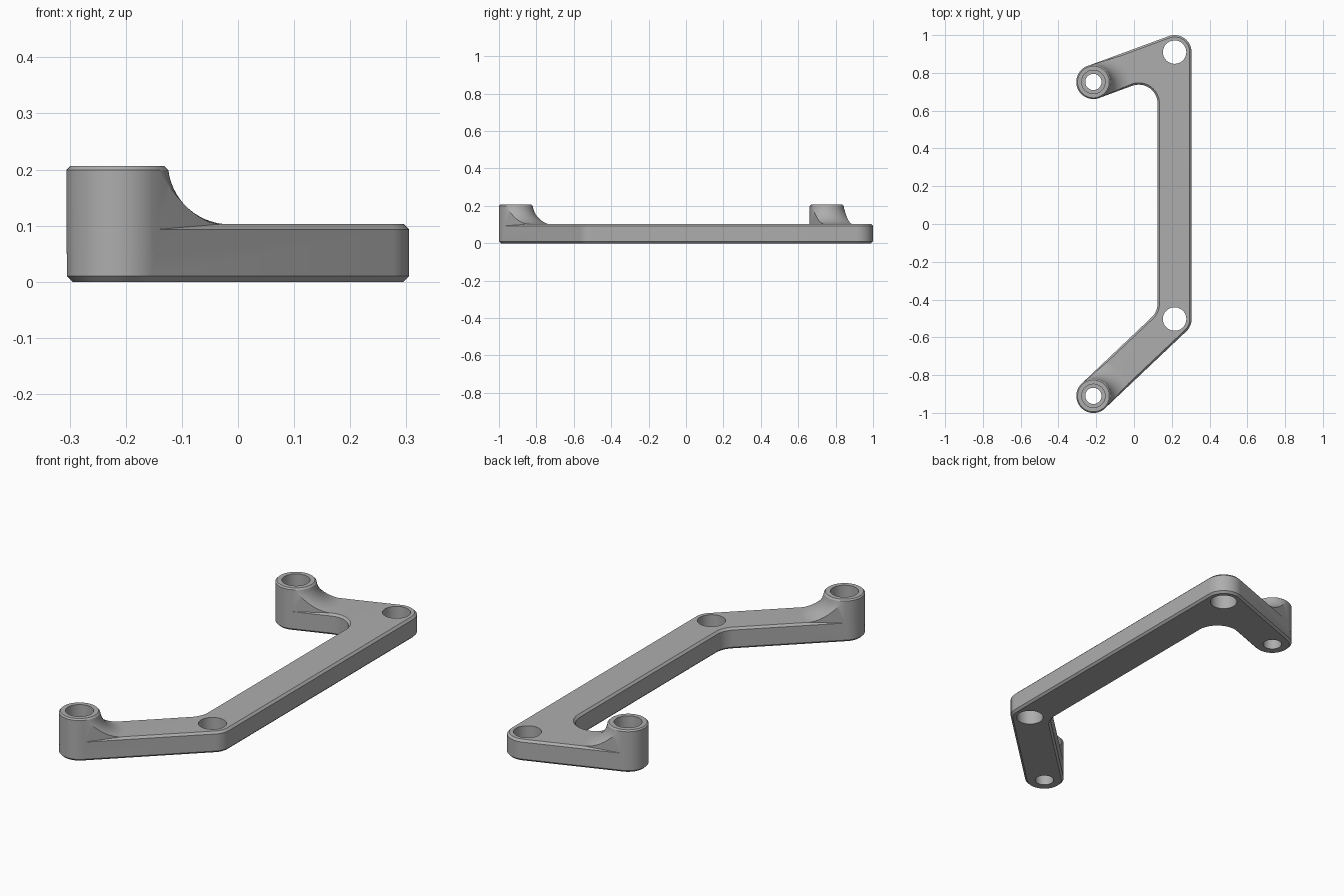
import bpy, bmesh, math
from mathutils import Vector

if "Cube" in bpy.data.objects:
    bpy.data.objects.remove(bpy.data.objects["Cube"])

R = 0.09            # half width of the arms and radius of the bosses
PLATE_H, BOSS_H = 0.103, 0.206
CH = 0.01           # edge chamfer
PATH = [Vector(p) for p in ((-0.215, 0.752), (0.215, 0.91), (0.215, -0.503), (-0.215, -0.91))]

gray = bpy.data.materials.new("light gray")
gray.diffuse_color = (0.42, 0.42, 0.42, 1)
gray.use_nodes = True
gray.node_tree.nodes["Principled BSDF"].inputs["Base Color"].default_value = gray.diffuse_color


def arc(c, r, a0, a1, n):
    return [Vector((c.x + r * math.cos(a0 + (a1 - a0) * i / n),
                    c.y + r * math.sin(a0 + (a1 - a0) * i / n))) for i in range(n + 1)]


def loft(name, rings):
    """Closed solid from stacked (points, z) rings with equal point counts."""
    bm = bmesh.new()
    rows = [[bm.verts.new((p.x, p.y, z)) for p in pts] for pts, z in rings]
    n = len(rows[0])
    for a, b in zip(rows, rows[1:]):
        for i in range(n):
            j = (i + 1) % n
            bm.faces.new((a[i], a[j], b[j], b[i]))
    bm.faces.new(rows[0])
    bm.faces.new(rows[-1])
    bmesh.ops.recalc_face_normals(bm, faces=bm.faces)
    me = bpy.data.meshes.new(name)
    bm.to_mesh(me)
    bm.free()
    me.materials.append(gray)
    ob = bpy.data.objects.new(name, me)
    bpy.context.collection.objects.link(ob)
    return ob


def turned(name, c, profile, n=64):
    """Round solid from a (radius, z) profile."""
    return loft(name, [(arc(c, r, 0, math.tau * (n - 1) / n, n - 1), z) for r, z in profile])


def combine(ob, other, op):
    """Apply a boolean and discard the tool object."""
    m = ob.modifiers.new(op, 'BOOLEAN')
    m.operation, m.object, m.solver = op, other, 'EXACT'
    bpy.context.view_layer.objects.active = ob
    bpy.ops.object.modifier_apply(modifier=m.name)
    bpy.data.objects.remove(other)


# angles of the left-hand normals of the three path segments
ANG = []
for p, q in zip(PATH, PATH[1:]):
    d = q - p
    ANG.append(math.atan2(d.y, d.x) + math.pi / 2)


def outline(inset):
    """Bent-arm outline: round ends, round outer corners, filleted inner corners."""
    r, fil = R - inset, 0.1 + inset
    a, b, c, d = PATH
    g = [x if x <= ANG[0] + 0.01 else x - math.tau for x in ANG]
    pts = arc(a, r, g[0] + math.pi, g[0], 24)
    pts += arc(b, r, g[0], g[1], 14)
    pts += arc(c, r, g[1], g[2], 8)
    pts += arc(d, r, g[2], g[2] - math.pi, 24)
    for p, i in ((c, 1), (b, 0)):
        n1 = Vector((math.cos(g[i]), math.sin(g[i])))
        n2 = Vector((math.cos(g[i + 1]), math.sin(g[i + 1])))
        centre = p - (n1 + n2) / (1 + n1.dot(n2)) * (r + fil)
        pts += arc(centre, fil, g[i + 1], g[i], 12)
    return pts


# flat bent arm with chamfered rims
body = loft("bracket_arm", [(outline(CH), 0), (outline(0), CH),
                            (outline(0), PLATE_H - CH), (outline(CH), PLATE_H)])

# raised end bosses flowing down into the arm
FIL = 0.11
for c, toward in ((PATH[0], PATH[1]), (PATH[3], PATH[2])):
    u = (toward - c).normalized()
    side = Vector((-u.y, u.x))
    a = math.atan2(u.y, u.x)
    foot = arc(c, R + 0.0005, a + math.pi / 2, a + 1.5 * math.pi, 32)
    foot += [c + u * 0.25 - side * (R - 0.014), c + u * 0.25 + side * (R - 0.014)]
    boss = loft("boss", [(foot, 0.05), (foot, 0.3)])
    prof = [(0.2, 0.04)]
    for i in range(15):
        t = math.radians(270 - 83 * i / 14)
        prof.append((0.2 + FIL * math.cos(t), 0.2125 + FIL * math.sin(t)))
    prof += [(0.084, BOSS_H)]
    combine(boss, turned("blend", c, prof), 'INTERSECT')
    combine(body, boss, 'UNION')
    # stepped bolt hole
    combine(body, turned("bore", c, [(0.043, -0.1), (0.043, 0.05), (0.062, 0.05), (0.062, 0.4)], 48),
            'DIFFERENCE')

# plain holes at the two corners
for c in PATH[1:3]:
    combine(body, turned("hole", c, [(0.062, -0.1), (0.062, 0.4)], 48), 'DIFFERENCE')

# crisp chamfers, smooth rounds
bpy.ops.object.select_all(action='DESELECT')
body.select_set(True)
bpy.context.view_layer.objects.active = body
bpy.ops.object.shade_smooth_by_angle(angle=math.radians(30))
